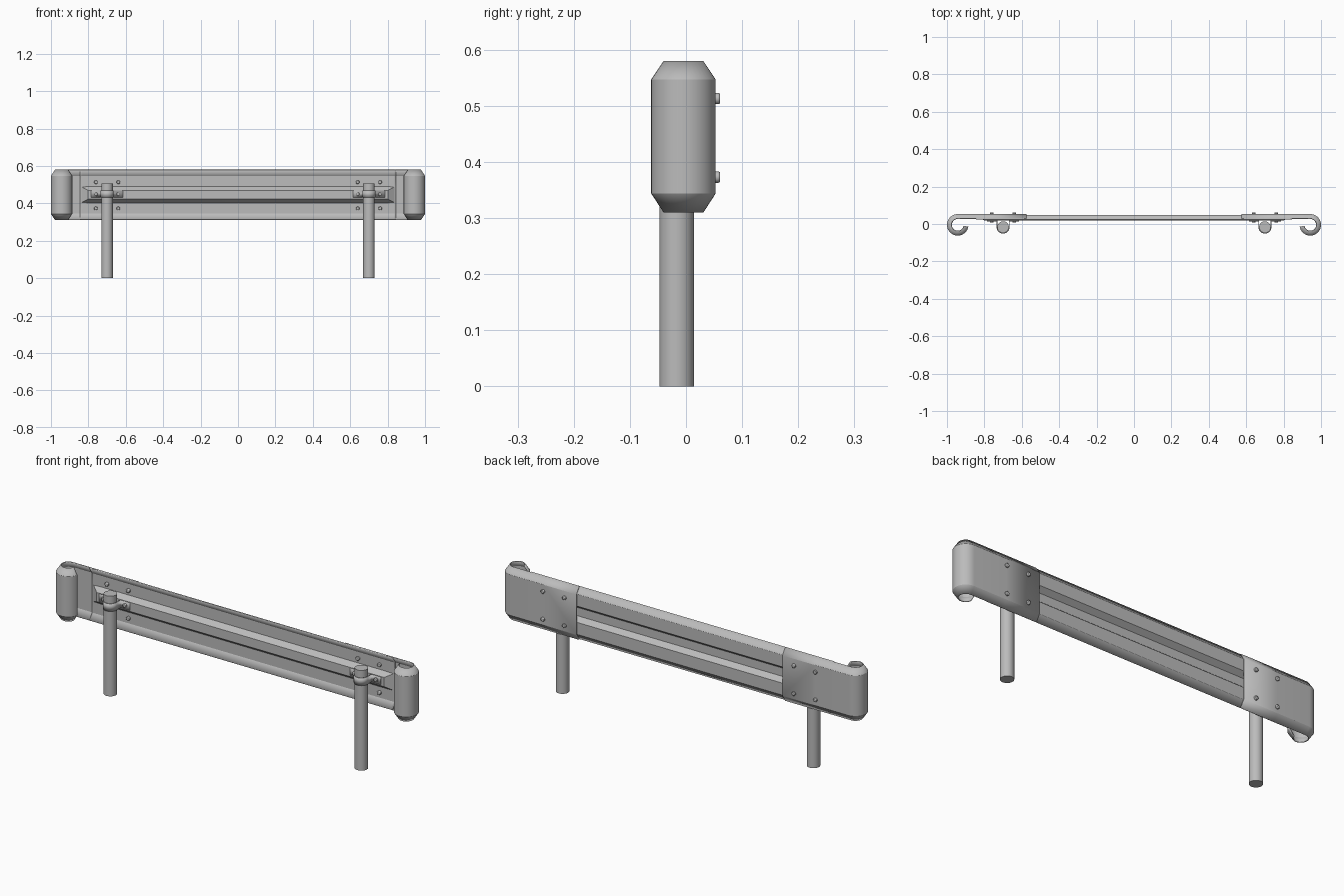
import bpy, bmesh, math
from mathutils import Matrix

cube = bpy.data.objects.get("Cube")
if cube:
    bpy.data.objects.remove(cube, do_unlink=True)

steel = bpy.data.materials.new("galvanised_steel")
steel.use_nodes = True
colour = (0.5, 0.5, 0.5, 1)
steel.diffuse_color = colour
steel.node_tree.nodes["Principled BSDF"].inputs["Base Color"].default_value = colour


def finish(name, bm, thickness=0, bevel=0, mirror=True):
    """Turn a bmesh into a smooth-shaded object, mirrored across x if paired."""
    mesh = bpy.data.meshes.new(name)
    bm.to_mesh(mesh)
    bm.free()
    mesh.materials.append(steel)
    obj = bpy.data.objects.new(name, mesh)
    bpy.context.collection.objects.link(obj)
    bpy.ops.object.select_all(action="DESELECT")
    obj.select_set(True)
    bpy.context.view_layer.objects.active = obj
    bpy.ops.object.shade_smooth_by_angle(angle=math.radians(25))
    if thickness:
        mod = obj.modifiers.new("Sheet", "SOLIDIFY")
        mod.thickness = thickness
        mod.offset = 1
        mod.use_even_offset = True
    if bevel:
        mod = obj.modifiers.new("Bevel", "BEVEL")
        mod.width = bevel
        mod.segments = 2
    if mirror:
        obj.modifiers.new("Mirror", "MIRROR")
    return obj


def sheet(sections):
    """Skin a row of equal-length sections into an open sheet."""
    bm = bmesh.new()
    rows = [[bm.verts.new(p) for p in s] for s in sections]
    for a, b in zip(rows, rows[1:]):
        for j in range(len(a) - 1):
            bm.faces.new((a[j], b[j], b[j + 1], a[j + 1]))
    bmesh.ops.remove_doubles(bm, verts=bm.verts, dist=1e-5)
    return bm


def cylinder(bm, radius, length, matrix, sides):
    bmesh.ops.create_cone(bm, cap_ends=True, segments=sides, radius1=radius,
                          radius2=radius, depth=length, matrix=matrix)


POST_X, POST_Y, POST_R = 0.70, -0.0165, 0.031
SHEET = 0.005


# Rail: bent flanges and a central channel that fades out near each end
def rail_section(x, pressed):
    back, floor = 0.049, 0.024
    inset = 0.02 if pressed else 0
    y = floor if pressed else back
    half = [(0.027, 0.134), (back, 0.101), (back, 0.041), (y, 0.041 - inset)]
    lower = [(x, py, 0.446 - dz) for py, dz in half]
    upper = [(x, py, 0.446 + dz) for py, dz in reversed(half)]
    return lower + upper


stations = [(-0.845, False), (-0.835, False), (-0.80, True),
            (0.80, True), (0.835, False), (0.845, False)]
finish("rail", sheet([rail_section(*s) for s in stations]), SHEET, mirror=False)

# End caps: flanged sheet swept along the rail and curled forward
CURL_X, CURL_Y, CURL_R = 0.9425, -0.0045, 0.0575
cap_profile = [(0.022, 0.31), (0, 0.344), (0, 0.547), (0.022, 0.58)]
path = [(0.575, 90), (0.76, 90)]
path += [(CURL_X, 90 - 260 * i / 26) for i in range(27)]
cap = []
for x, degrees in path:
    c, s = math.cos(math.radians(degrees)), math.sin(math.radians(degrees))
    cap.append([(x + (CURL_R - d) * c, CURL_Y + (CURL_R - d) * s, z)
                for d, z in cap_profile])
finish("end_caps", sheet(cap), SHEET)

# Posts
bm = bmesh.new()
cylinder(bm, POST_R, 0.505, Matrix.Translation((POST_X, POST_Y, 0.2525)), 32)
finish("posts", bm)

# Clamps: strap wrapped round the front of each post with two flat wings
strap = [(-0.085, 0.035), (-POST_R, 0.035)]
strap += [(-POST_R * math.cos(a), -POST_R * math.sin(a))
          for a in (math.pi * i / 16 for i in range(17))]
strap += [(POST_R, 0.035), (0.085, 0.035)]
finish("post_clamps", sheet([[(POST_X + x, POST_Y + y, z) for z in (0.43, 0.468)]
                             for x, y in strap]), 0.004)

# Bolts: through the caps and rail, and through the clamp wings
bm = bmesh.new()
for side in (-0.06, 0.06):
    for z, front, back in ((0.513, 0.034, 0.061), (0.373, 0.034, 0.061),
                           (0.449, 0.007, 0.021)):
        place = Matrix.Translation((POST_X + side, (front + back) / 2, z))
        cylinder(bm, 0.01, back - front, place @ Matrix.Rotation(math.pi / 2, 4, "X"), 16)
finish("bolts", bm, bevel=0.003)
